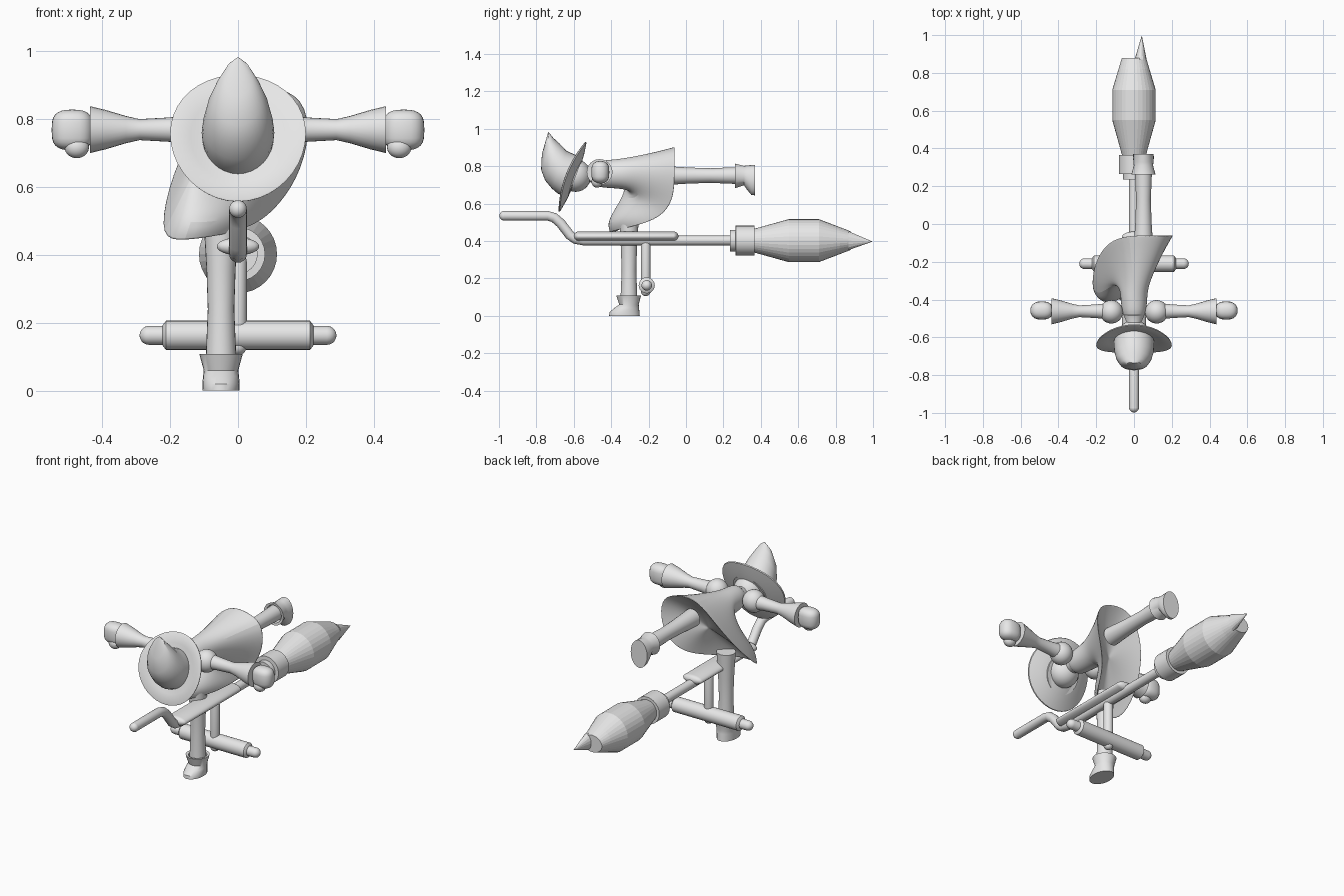
import bpy, bmesh, math
from mathutils import Vector as V, Matrix

if "Cube" in bpy.data.objects:
    bpy.data.objects.remove(bpy.data.objects["Cube"])

mat = bpy.data.materials.new("light_grey")
mat.diffuse_color = (0.8, 0.8, 0.8, 1)
mat.use_nodes = True
mat.node_tree.nodes["Principled BSDF"].inputs["Base Color"].default_value = mat.diffuse_color
X, Y, Z = V((1, 0, 0)), V((0, 1, 0)), V((0, 0, 1))


def finish(name, bm, smooth=True):
    bmesh.ops.recalc_face_normals(bm, faces=bm.faces)
    me = bpy.data.meshes.new(name)
    bm.to_mesh(me)
    bm.free()
    me.materials.append(mat)
    ob = bpy.data.objects.new(name, me)
    bpy.context.collection.objects.link(ob)
    if smooth:
        bpy.ops.object.select_all(action='DESELECT')
        ob.select_set(True)
        bpy.context.view_layer.objects.active = ob
        bpy.ops.object.shade_smooth_by_angle(angle=math.radians(40))
    return ob


def ring(c, a, b, n=24):
    return [V(c) + a * math.cos(2 * math.pi * i / n) + b * math.sin(2 * math.pi * i / n)
            for i in range(n)]


def loft(name, rings, caps=True, smooth=True, matrix=None):
    bm = bmesh.new()
    rows = [[bm.verts.new(p) for p in r] for r in rings]
    n = len(rows[0])
    for r, s in zip(rows, rows[1:]):
        for i in range(n):
            j = (i + 1) % n
            bm.faces.new((r[i], r[j], s[j], s[i]))
    if caps:
        bm.faces.new(rows[0])
        bm.faces.new(rows[-1])
    if matrix:
        bm.transform(matrix)
    return finish(name, bm, smooth)


def lathe(name, origin, axis, profile, n=24, smooth=True):
    """Circular rings of (distance, radius) along an axis."""
    a, b = (Y, Z) if axis == X else (X, Z) if axis == Y else (X, Y)
    return loft(name, [ring(V(origin) + axis * d, a * r, b * r, n) for d, r in profile],
                smooth=smooth)


def capsule(name, c, axis, half, r, flat=1.0):
    """Rod with rounded ends; flat widens it along x."""
    prof = [(-half + r - r * math.cos(t * math.pi / 10), r * math.sin(t * math.pi / 10))
            for t in (0.15, 1, 2, 3, 4, 5)]
    prof += [(-d, q) for d, q in reversed(prof)]
    a, b = (Y, Z) if axis == X else (X * flat, Z) if axis == Y else (X, Y)
    return loft(name, [ring(V(c) + axis * d, a * q, b * q) for d, q in prof])


def ball(name, c, size, power=(1, 1, 1)):
    """Ellipsoid; powers below one make it boxier along that axis."""
    bm = bmesh.new()
    bmesh.ops.create_uvsphere(bm, u_segments=24, v_segments=14, radius=1)
    for v in bm.verts:
        v.co = V([c[i] + size[i] * math.copysign(abs(v.co[i]) ** power[i], v.co[i])
                  for i in range(3)])
    return finish(name, bm)


# Broom handle, bent down near the front
path = [(-0.97, .535), (-0.74, .535), (-0.705, .525), (-0.67, .495), (-0.62, .43),
        (-0.59, .41), (-0.55, .403), (0.26, .403)]
rings = []
for i, (y, z) in enumerate(path):
    p, q = path[max(i - 1, 0)], path[min(i + 1, len(path) - 1)]
    t = V((0, q[0] - p[0], q[1] - p[1])).normalized()
    rings.append(ring((0, y, z), X * .026, X.cross(t) * .026, 20))
loft("broom_handle", rings)
ball("handle_end", (0, -0.972, .535), (.026, .026, .026))
capsule("broom_seat", (0, -0.32, .425), Y, .28, .026, 2.4)

# Broom collar, brush flattened towards its end, and the off-centre point
lathe("brush_collar", (0, 0, .402), Y,
      [(.235, .058), (.265, .058), (.266, .08), (.365, .08)])
loft("brush", [ring((0, y, .402), X * rx, Z * rz, 32) for y, rx, rz in
               ((.36, .062, .062), (.55, .115, .115), (.71, .115, .115),
                (.82, .082, .073), (.88, .064, .05))], smooth=False)
loft("brush_point", [ring((.035, .87, .402), X * .032, Z * .05, 16),
                     ring((.041, .995, .397), X * .001, Z * .001, 16)], smooth=False)

# Post and crossbar under the broom
capsule("post", (0, -0.215, .255), Z, .15, .026)
capsule("crossbar", (0, -0.21, .163), X, .29, .028)
lathe("crossbar_grip", (0, -0.21, .163), X,
      [(-.222, .03), (-.212, .043), (.212, .043), (.222, .03)])

# Legs: modelled standing with the sole on zero, the second one swung back
for side, length, m in (
        ("standing", .51, Matrix.Translation((-.05, -.305, 0))),
        ("raised", .5, Matrix.Translation((.05, .37, .75)) @ Matrix.Rotation(math.pi / 2, 4, 'X'))):
    loft(side + "_leg", [ring((0, 0, z), X * r, Y * r) for z, r in
                         ((.06, .045), (.12, .044), (.24, .039), (.36, .043), (length, .052))],
         matrix=m)
    loft(side + "_boot", [ring((0, c, z), X * rx, Y * ry) for z, c, rx, ry in
                          ((0, -.024, .054, .082), (.02, -.024, .055, .08),
                           (.042, -.012, .053, .066), (.06, 0, .051, .052),
                           (.108, -.002, .064, .066), (.106, -.002, .05, .052),
                           (.07, 0, .044, .044))], matrix=m)

# Robe: upper body flaring into a slanted hem, closed by a shallow hollow
hem = [(-.03, -.055, .91), (.1, -.055, .905), (.2, -.055, .865), (.218, -.055, .75),
       (.18, -.06, .62), (.105, -.13, .52), (.035, -.27, .475), (-.06, -.385, .45),
       (-.165, -.42, .435), (-.235, -.36, .44), (-.215, -.2, .585), (-.14, -.085, .77)]
hem = [V(p) for p in hem]


def body_ring(y, r, tilt=0):
    return [V((r * .92 * math.sin(k * math.pi / 6), y - tilt * math.cos(k * math.pi / 6),
               .758 + r * math.cos(k * math.pi / 6))) for k in range(12)]


waist = body_ring(-.335, .083, .035)
rings = [body_ring(-.495, .04), body_ring(-.485, .07), body_ring(-.42, .078), waist]
for t, w, bulge in ((.3, .22, .02), (.6, .55, -.02), (.82, .8, -.035), (1, 1, 0)):
    rings.append([a.lerp(b, w) + V((0, bulge if k in (6, 7, 8, 9) else
                                    .02 * math.sin(math.pi * t), 0))
                  for k, (a, b) in enumerate(zip(waist, hem))])
centre = sum(hem, V()) / 12
inward = (V((0, -.335, .758)) - centre).normalized()
for shrink, depth in ((.97, .004), (.7, .025), (.35, .04), (.02, .045)):
    rings.append([centre + (p - centre) * shrink + inward * depth for p in hem])
robe = loft("robe", rings)
sub = robe.modifiers.new("smooth", 'SUBSURF')
sub.levels = sub.render_levels = 2

# Neck and head
lathe("neck", (0, 0, .758), Y, [(-.56, .045), (-.52, .04), (-.47, .06)])
ball("head", (0, -.59, .75), (.085, .083, .087))

# Arms with flared sleeves and fists, mirrored
for s, side in ((1, "left"), (-1, "right")):
    ball(side + "_shoulder", (s * .12, -.465, .767), (.062, .062, .064))
    lathe(side + "_sleeve", (0, -.462, .769), X,
          [(s * d, r) for d, r in ((.12, .045), (.2, .036), (.29, .031), (.33, .04),
                                   (.39, .058), (.436, .069), (.434, .05))])
    ball(side + "_fist", (s * .488, -.458, .768), (.061, .048, .06), (.75, .95, .6))
    ball(side + "_thumb", (s * .475, -.475, .717), (.036, .03, .032))

# Hat: tilted dished brim whose sides curl forward, and a leaning pointed crown
up = V((0, .36, .933))
out = V((0, -.933, .36))
mid = V((0, -.607, .743))


def brim_ring(r, lift):
    pts = ring(mid, X * r, up * r, 40)
    return [p + out * (lift - .02 * (1 - (r / .2) ** 2) + .035 * (p.x / .2) ** 2)
            for p in pts]


loft("hat_brim", [brim_ring(r, h) for r, h in
                  ((.02, -.002), (.08, -.003), (.14, -.004), (.198, -.004), (.2, .002),
                   (.195, .006), (.14, .012), (.08, .016), (.02, .016))])
loft("hat_crown", [ring(mid + out * n + up * c, X * rx, up * ru, 32) for n, c, ru, rx in
                   ((-.015, 0, .112, .104), (.04, .002, .114, .107), (.08, .01, .108, .104),
                    (.13, .036, .106, .092), (.17, .066, .091, .072),
                    (.197, .115, .058, .042), (.207, .175, .002, .002))])
